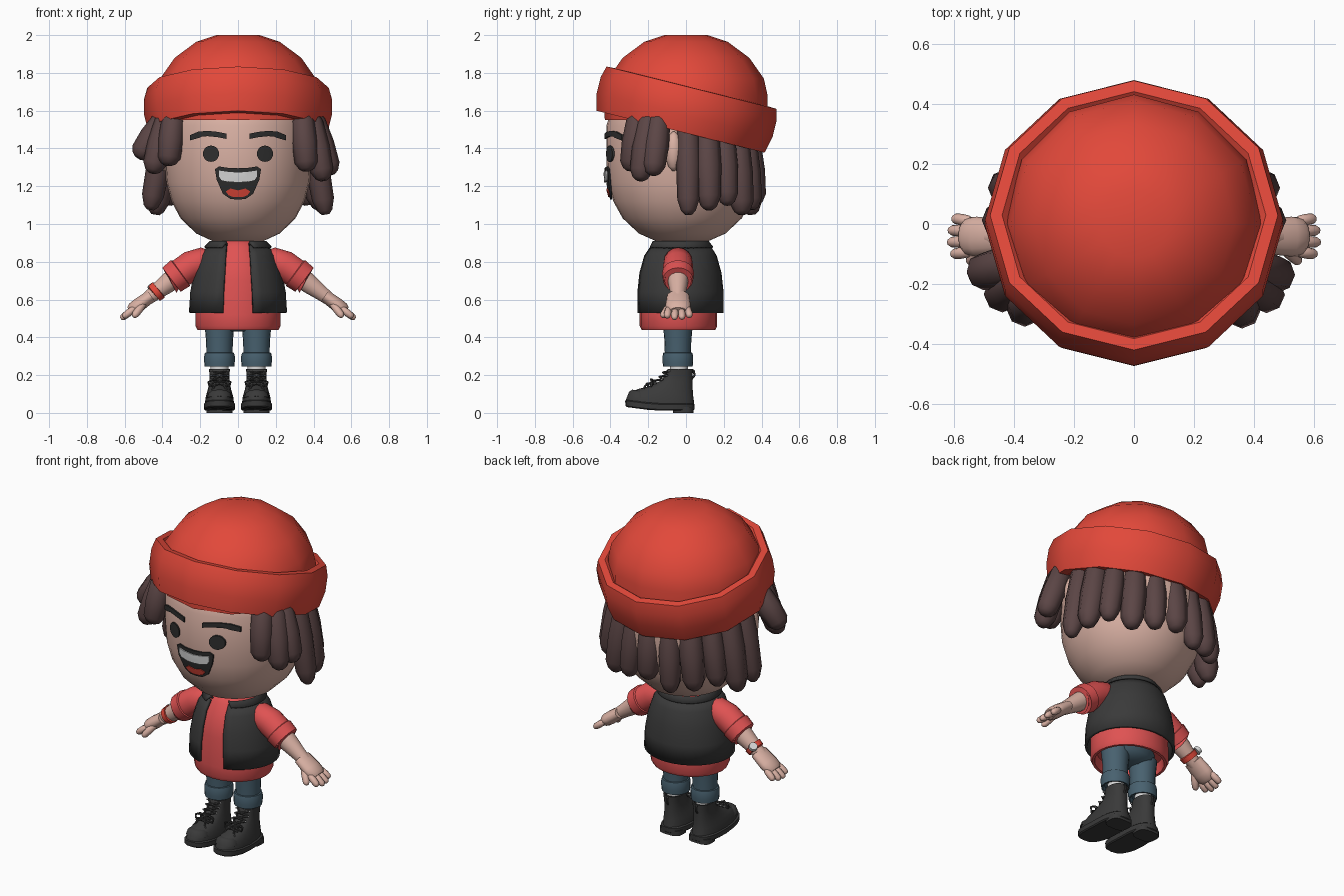
import bpy, bmesh, math
from mathutils import Vector, Matrix

if "Cube" in bpy.data.objects:
    bpy.data.objects.remove(bpy.data.objects["Cube"])


def mat(name, r, g, b):
    m = bpy.data.materials.new(name)
    m.diffuse_color = (r, g, b, 1)
    m.use_nodes = True
    m.node_tree.nodes["Principled BSDF"].inputs["Base Color"].default_value = m.diffuse_color
    return m


HAT = mat("hat_red", 0.76, 0.065, 0.042)
SHIRT = mat("shirt_red", 0.74, 0.085, 0.085)
SKIN = mat("skin", 0.70, 0.44, 0.37)
HAIR = mat("hair_brown", 0.105, 0.06, 0.06)
BLACK = mat("cloth_black", 0.042, 0.042, 0.042)
DENIM = mat("denim_blue", 0.065, 0.12, 0.16)
INK = mat("face_ink", 0.028, 0.028, 0.028)
WHITE = mat("off_white", 0.68, 0.68, 0.68)


def loft(name, rings, m, angle=40, closed=True, caps=True):
    """Skin a list of equal-length rings."""
    bm = bmesh.new()
    vs = [[bm.verts.new(p) for p in r] for r in rings]
    n = len(rings[0])
    for a, b in zip(vs, vs[1:]):
        for i in range(n if closed else n - 1):
            j = (i + 1) % n
            bm.faces.new((a[i], a[j], b[j], b[i]))
    if caps and closed:
        bm.faces.new(vs[0])
        bm.faces.new(vs[-1])
    bmesh.ops.recalc_face_normals(bm, faces=bm.faces)
    me = bpy.data.meshes.new(name)
    bm.to_mesh(me)
    bm.free()
    me.materials.append(m)
    ob = bpy.data.objects.new(name, me)
    bpy.context.collection.objects.link(ob)
    bpy.ops.object.select_all(action='DESELECT')
    ob.select_set(True)
    bpy.context.view_layer.objects.active = ob
    bpy.ops.object.shade_smooth_by_angle(angle=math.radians(angle))
    return ob


def oval(cx, cy, z, rx, ry, n=24, power=1.0):
    """Horizontal oval; power under 1 makes it boxier. Starts at the back."""
    pts = []
    for i in range(n):
        a = 2 * math.pi * i / n
        s, c = math.sin(a), math.cos(a)
        pts.append(Vector((cx + rx * math.copysign(abs(s) ** power, s),
                           cy + ry * math.copysign(abs(c) ** power, c), z)))
    return pts


def tube(name, pts, radii, m, n=12, wide=1.0, angle=50):
    """Round tube along a path; wide stretches it sideways (along y)."""
    pts = [Vector(p) for p in pts]
    rings = []
    for i, p in enumerate(pts):
        d = (pts[min(i + 1, len(pts) - 1)] - pts[max(i - 1, 0)]).normalized()
        ref = Vector((0, 1, 0)) if abs(d.y) < 0.9 else Vector((1, 0, 0))
        u = (ref - d * ref.dot(d)).normalized()
        v = d.cross(u)
        rings.append([p + radii[i] * (u * wide * math.cos(t) + v * math.sin(t))
                      for t in (2 * math.pi * k / n for k in range(n))])
    return loft(name, rings, m, angle)


def capsule(name, a, b, r, m, n=8, fr=((0, .6), (.12, .9), (.5, 1), (.85, .9), (.96, .6), (1, .3))):
    a, b = Vector(a), Vector(b)
    return tube(name, [a.lerp(b, f) for f, _ in fr], [r * k for _, k in fr], m, n)


# Head
HEAD = [(.90, .05), (.91, .14), (.95, .23), (1.03, .315), (1.12, .365), (1.22, .393),
        (1.34, .402), (1.52, .402), (1.64, .36), (1.72, .2)]
HY = -.02
loft("head", [oval(0, HY, z, r * .965, r, 32) for z, r in HEAD], SKIN, 60)
for s in (-1, 1):
    loft("ear", [oval(s * .39, -.065, 1.385 + .105 * math.sin(t), .045 * math.cos(t), .045 * math.cos(t), 12)
                 for t in (-1.4, -.9, -.4, 0, .4, .9, 1.4)], SKIN, 60)


# Face plates that follow the head surface
def on_face(x, z, off):
    for (z0, r0), (z1, r1) in zip(HEAD, HEAD[1:]):
        if z0 <= z <= z1:
            r = r0 + (r1 - r0) * (z - z0) / (z1 - z0) + off
            return Vector((x, HY - math.sqrt(r * r - (x / .965) ** 2), z))


def plate(name, pts, m, off):
    cx = sum(p[0] for p in pts) / len(pts)
    cz = sum(p[1] for p in pts) / len(pts)
    ring = lambda k, o: [on_face(cx + (x - cx) * k, cz + (z - cz) * k, o) for x, z in pts]
    loft(name, [ring(1, off - .009), ring(1, off), ring(.5, off)], m)


def both(half):
    """Mirror a right half outline that runs from top centre to bottom centre."""
    return half + [(-x, z) for x, z in reversed(half) if x > 0]


plate("mouth", both([(0, 1.295), (.06, 1.298), (.1, 1.305), (.122, 1.29), (.113, 1.235),
                     (.08, 1.16), (.04, 1.132), (0, 1.13)]), INK, .014)
plate("teeth", both([(0, 1.272), (.06, 1.277), (.1, 1.283), (.1, 1.25), (.088, 1.232), (.04, 1.222), (0, 1.22)]),
      WHITE, .020)
plate("tongue", both([(0, 1.178), (.04, 1.188), (.065, 1.172), (.05, 1.152), (.025, 1.143), (0, 1.142)]),
      HAT, .020)
for s in (-1, 1):
    plate("eye", [(s * .143 + .043 * math.cos(t), 1.372 + .043 * math.sin(t))
                  for t in (2 * math.pi * k / 20 for k in range(20))], INK, .014)
    xs = [.06, .11, .16, .21, .255]
    arch = [1.463, 1.473, 1.478, 1.474, 1.455]
    plate("eyebrow", [(s * x, z + .015) for x, z in zip(xs, arch)] +
          [(s * x, z - .013) for x, z in reversed(list(zip(xs, arch)))], INK, .014)

# Hat: low dome and a tilted rolled brim, twelve sides
DOME = [(1.55, .43), (1.68, .432), (1.77, .412), (1.88, .335), (1.965, .22), (2.0, .115)]
loft("hat_dome", [oval(0, .0, z, r, r, 12) for z, r in DOME], HAT, 50)
brim = [(.39, -.10), (.43, -.12), (.475, -.12), (.497, -.03), (.497, .06), (.48, .12), (.44, .122), (.41, .09)]
tilt = Matrix.Translation((0, 0, 1.605)) @ Matrix.Rotation(math.radians(-14), 4, 'X')
loft("hat_brim", [[tilt @ p for p in oval(0, 0, z, r, r * .965, 12)] for r, z in brim], HAT, 35)

# Hair: a row of locks around the back, loose ones at the temples
for i in range(11):
    a = math.radians(2 + 17.6 * i)
    c, s = math.cos(a), math.sin(a)
    drop = 1.05 + .025 * (i % 3)
    capsule("back_lock", (.37 * c, .33 * s, 1.58 - .12 * s), (.465 * c, .365 * s, drop),
            .071 if i % 2 else .065, HAIR)
temples = [((.34, -.25, 1.58), (.365, -.295, 1.28)), ((.38, -.19, 1.58), (.455, -.245, 1.23)),
           ((.39, -.14, 1.58), (.495, -.175, 1.26)), ((-.34, -.24, 1.58), (-.37, -.29, 1.31)),
           ((-.37, -.18, 1.58), (-.455, -.245, 1.27)), ((-.38, -.13, 1.57), (-.53, -.165, 1.35))]
for a, b in temples:
    capsule("temple_lock", a, b, .068, HAIR)

# Torso
CY = -.04
loft("neck", [oval(0, CY, z, .09, .09) for z in (.86, .96)], SKIN)
loft("shirt", [oval(0, CY, z, rx, ry) for z, rx, ry in
               [(.50, .19, .17), (.44, .20, .18), (.44, .215, .195), (.46, .225, .205), (.52, .225, .205),
                (.70, .215, .205), (.80, .185, .182), (.88, .13, .14), (.92, .10, .105)]], SHIRT, 50)


def open_front(name, rows, m, thick):
    """Wrap-around garment with a gap at the front; rows are z, rx, ry, half gap."""
    rings = []
    for z, rx, ry, gap in rows:
        g = math.asin(gap / rx)
        ts = [g + (2 * math.pi - 2 * g) * k / 28 for k in range(29)]
        rings.append([Vector((rx * math.sin(t), CY + .005 - ry * math.cos(t), z)) for t in ts])
    ob = loft(name, rings, m, 50, closed=False)
    mod = ob.modifiers.new("thickness", 'SOLIDIFY')
    mod.thickness = thick
    mod.offset = 0


open_front("vest", [(.53, .252, .226, .08), (.64, .245, .226, .076), (.74, .226, .215, .07),
                    (.83, .195, .19, .065), (.885, .15, .155, .06)], BLACK, .016)
open_front("vest_collar", [(.875, .175, .175, .085), (.903, .15, .155, .06), (.88, .125, .13, .055)], BLACK, .012)

# Arms and hands
for s in (-1, 1):
    P = lambda x, z, y=-.042: (s * x, y, z)
    tube("sleeve", [P(.13, .79), P(.19, .80), P(.245, .78), P(.33, .722)], [.06, .076, .08, .077], SHIRT, 16)
    tube("sleeve_cuff", [P(.298, .745), P(.305, .74), P(.352, .705), P(.358, .70), P(.35, .706)],
         [.07, .085, .08, .072, .06], SHIRT, 16)
    tube("forearm", [P(.32, .728), P(.38, .68), P(.44, .635), P(.48, .605)], [.058, .052, .041, .036], SKIN, 14)
    tube("palm", [P(.46, .62), P(.49, .598), P(.525, .572), P(.555, .55), P(.57, .538)],
         [.034, .036, .038, .036, .026], SKIN, 14, wide=1.75)
    for k, ln in enumerate((.85, 1, .97, .8)):
        y = -.092 + .034 * k
        capsule("finger", P(.545, .555, y), P(.545 + .075 * ln, .555 - .057 * ln, y + .006 * (k - 1.5)), .0195, SKIN)
    capsule("thumb", P(.495, .585, -.075), P(.553, .508, -.128), .021, SKIN)

# Wrist watch on one arm
tube("watch_band", [(-.418, -.042, .652), (-.42, -.042, .65), (-.444, -.042, .632), (-.446, -.042, .63)],
     [.04, .052, .049, .038], HAT, 16)
tube("watch_face", [(-.449, .0, .66), (-.46, .008, .676)], [.025, .023], WHITE, 12)

# Legs and boots
tube("pelvis", [(0, CY, .43), (0, CY, .46), (0, CY, .54)], [.06, .14, .17], DENIM, 20, wide=.75)
LY = -.043
TOE = [(.035, .078, -.320, .045), (.06, .076, -.315, .042), (.09, .072, -.300, .038), (.115, .064, -.255, .036),
       (.14, .058, -.19, .035), (.17, .052, -.135, .034), (.20, .052, -.108, .035), (.232, .056, -.098, .037),
       (.232, .047, -.088, .028), (.20, .04, -.085, .02)]


def lift(ring):
    """Curl the toe upwards."""
    return [Vector((p.x, p.y, p.z + max(0, -.17 - p.y) * .13)) for p in ring]


for s in (-1, 1):
    X = s * .098
    loft("trouser_leg", [oval(X, LY, z, rx, rx, 20) for z, rx in [(.27, .068), (.38, .071), (.48, .08)]], DENIM)
    loft("trouser_cuff", [oval(X, LY, z, r, r, 20) for z, r in
                          [(.26, .06), (.245, .07), (.245, .078), (.27, .081), (.30, .081), (.318, .077), (.32, .066)]],
         DENIM, 50)
    loft("sock", [oval(X, LY + .005, z, .048, .048, 16) for z in (.17, .27)], WHITE)
    loft("boot", [lift(oval(X, (a + b) / 2, z, rx, (b - a) / 2, 24, .85)) for z, rx, a, b in TOE], BLACK, 50)
    loft("boot_sole", [lift(oval(X, -.138, z, rx, ry, 24, .72)) for z, rx, ry in
                       [(.012, .076, .176), (.018, .082, .183), (.045, .083, .184), (.05, .077, .177)]], BLACK)
    loft("boot_heel", [oval(X, -.015, z, .07, .055, 20, .65) for z in (0, .03)], BLACK)
    loft("toe_seam", [lift(oval(X, -.245, z, rx, ry, 20)) for z, rx, ry in
                      [(.07, .066, .066), (.095, .058, .056), (.108, .04, .04)]], BLACK, 50)
    # Crossed laces with eyelets
    front = [(-.222, .142), (-.182, .158), (-.147, .176), (-.122, .198), (-.108, .222)]
    for (y0, z0), (y1, z1) in zip(front, front[1:]):
        for d in (-1, 1):
            tube("lace", [(X - d * .042, y0 + .022, z0), (X, (y0 + y1) / 2 - .006, (z0 + z1) / 2 + .004),
                          (X + d * .042, y1 + .022, z1)], [.006] * 3, BLACK, 6)
            tube("eyelet", [(X + d * .036, y1 + .022, z1), (X + d * .05, y1 + .016, z1)], [.005, .004], WHITE, 6)
    # Bow loops and hanging ends
    for d in (-1, 1):
        tube("lace_bow", [(X, -.17, .168), (X + d * .03, -.185, .178), (X + d * .06, -.18, .162),
                          (X + d * .055, -.185, .142), (X + d * .025, -.19, .152), (X, -.17, .166)],
             [.006] * 6, BLACK, 6)
        tube("lace_end", [(X, -.175, .166), (X + d * .025, -.215, .145), (X + d * .04, -.228, .118)],
             [.006] * 3, BLACK, 6)
    tube("boot_pull_loop", [(X, .03, .18), (X, .045, .198), (X, .042, .222), (X, .03, .228)], [.006] * 4, BLACK, 6)
